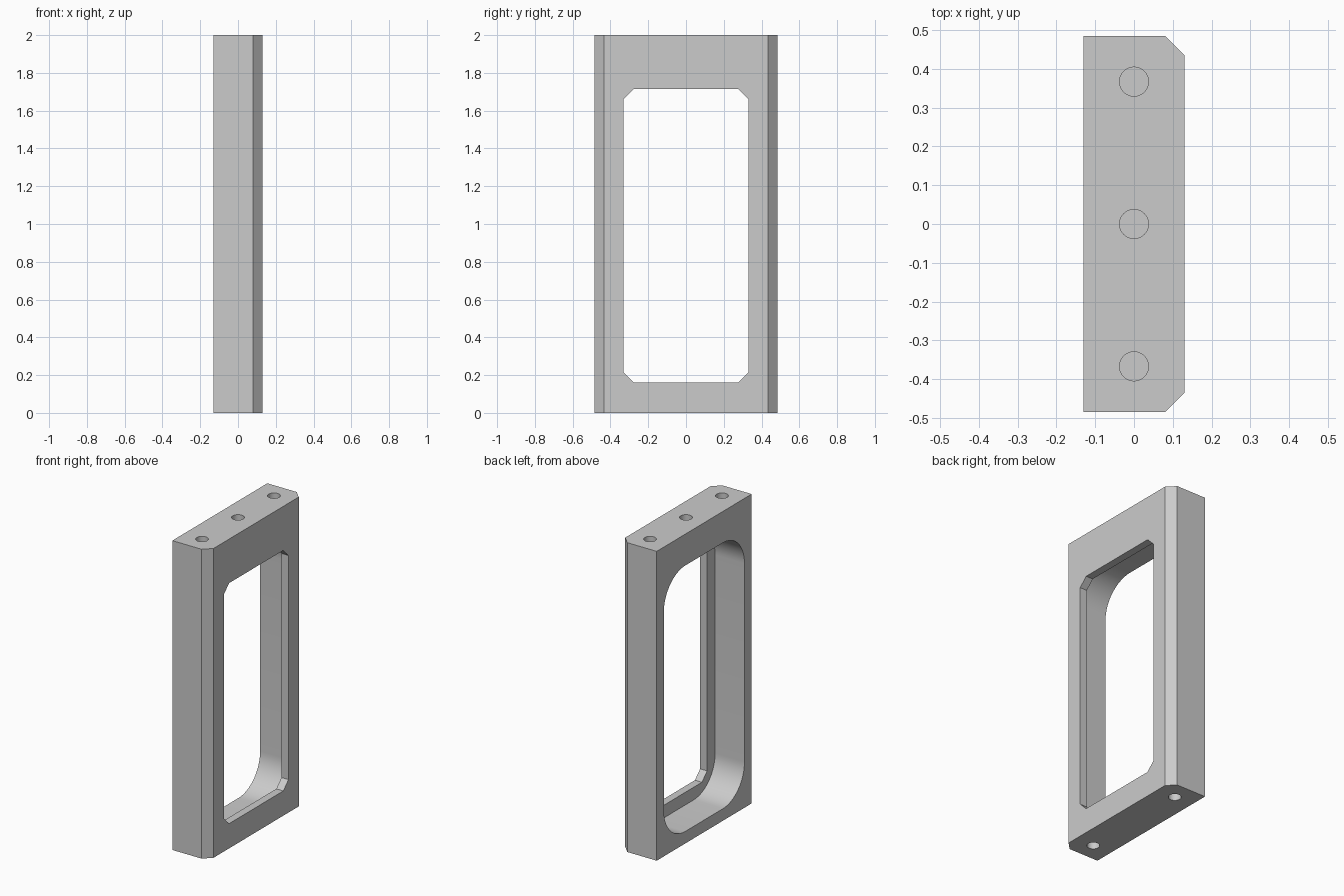
import bpy
import bmesh
from math import pi, cos, sin, radians
from mathutils import Vector

cube = bpy.data.objects.get("Cube")
if cube:
    bpy.data.objects.remove(cube)

grey = bpy.data.materials.new("plain grey")
grey.use_nodes = True
grey.diffuse_color = (0.6, 0.6, 0.6, 1)
grey.node_tree.nodes["Principled BSDF"].inputs["Base Color"].default_value = (0.6, 0.6, 0.6, 1)


def prism(name, points, direction):
    """Extrude a closed outline of 3D points along a direction."""
    bm = bmesh.new()
    face = bm.faces.new([bm.verts.new(p) for p in points])
    result = bmesh.ops.extrude_face_region(bm, geom=[face])
    verts = [g for g in result["geom"] if isinstance(g, bmesh.types.BMVert)]
    bmesh.ops.translate(bm, verts=verts, vec=Vector(direction))
    bmesh.ops.recalc_face_normals(bm, faces=bm.faces)
    mesh = bpy.data.meshes.new(name)
    bm.to_mesh(mesh)
    bm.free()
    mesh.materials.append(grey)
    obj = bpy.data.objects.new(name, mesh)
    bpy.context.collection.objects.link(obj)
    return obj


def rounded_outline(x, half, low, high, radius, steps):
    """Rectangle in the YZ plane with rounded corners (one step is a chamfer)."""
    corners = [(1, high - radius), (-1, high - radius), (-1, low + radius), (1, low + radius)]
    points = []
    for i, (side, z) in enumerate(corners):
        for k in range(steps + 1):
            a = pi / 2 * (i + k / steps)
            points.append((x, side * (half - radius) + radius * cos(a), z + radius * sin(a)))
    return points


def hole(name, y, z, depth, radius=0.0375, sides=32):
    ring = [(radius * cos(2 * pi * i / sides), y + radius * sin(2 * pi * i / sides), z)
            for i in range(sides)]
    return prism(name, ring, (0, 0, depth))


# Upright block with the two right-hand edges chamfered
W, D, C = 0.13, 0.485, 0.05
outline = [(-W, -D, 0), (W - C, -D, 0), (W, C - D, 0), (W, D - C, 0), (W - C, D, 0), (-W, D, 0)]
frame = prism("window_frame", outline, (0, 0, 2))

# Chamfered window, deeper rounded pocket behind it, and blind bolt holes
cutters = [
    prism("window_cutter", rounded_outline(-0.1, 0.33, 0.16, 1.715, 0.053, 1), (0.3, 0, 0)),
    prism("pocket_cutter", rounded_outline(-0.2, 0.412, 0.078, 1.797, 0.22, 16), (0.28, 0, 0)),
]
for y in (-0.367, 0, 0.367):
    cutters.append(hole("top_hole_cutter", y, 1.86, 0.2))
    if y:
        cutters.append(hole("bottom_hole_cutter", y, -0.06, 0.18))

for cutter in cutters:
    cutter.hide_render = True
    mod = frame.modifiers.new(cutter.name, "BOOLEAN")
    mod.operation = "DIFFERENCE"
    mod.solver = "EXACT"
    mod.object = cutter

# Apply the cuts and remove the helpers
bpy.context.view_layer.objects.active = frame
frame.select_set(True)
for mod in list(frame.modifiers):
    bpy.ops.object.modifier_apply(modifier=mod.name)
for cutter in cutters:
    bpy.data.objects.remove(cutter)

bpy.ops.object.select_all(action="DESELECT")
frame.select_set(True)
bpy.ops.object.shade_smooth_by_angle(angle=radians(25))
